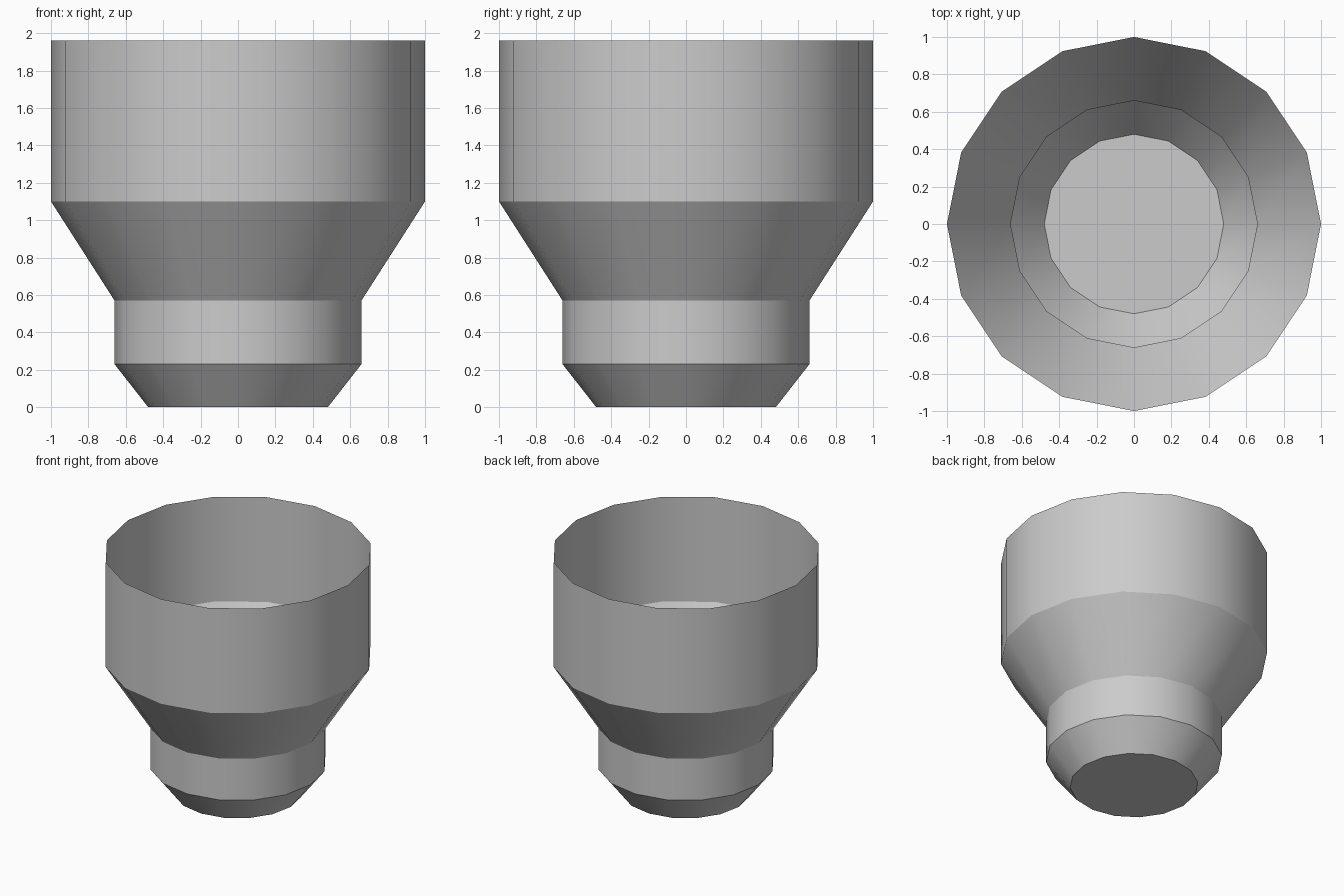
import bpy
import bmesh
from math import cos, sin, tau, radians

cube = bpy.data.objects.get("Cube")
if cube:
    bpy.data.objects.remove(cube, do_unlink=True)

SIDES = 16
# Radius and height of each ring, from the base to the open rim
PROFILE = [(0.48, 0), (0.66, 0.23), (0.66, 0.57), (1, 1.1), (1, 1.96)]

# Plain grey
grey = bpy.data.materials.new("plain grey")
grey.use_nodes = True
colour = (0.6, 0.6, 0.6, 1)
grey.diffuse_color = colour
grey.node_tree.nodes["Principled BSDF"].inputs["Base Color"].default_value = colour

# Stepped cup: thin-walled rings with a closed base and an open top
bm = bmesh.new()
rings = []
for radius, height in PROFILE:
    rings.append([bm.verts.new((radius * cos(tau * i / SIDES),
                                radius * sin(tau * i / SIDES), height))
                  for i in range(SIDES)])
for low, high in zip(rings, rings[1:]):
    for i in range(SIDES):
        j = (i + 1) % SIDES
        bm.faces.new((low[i], low[j], high[j], high[i]))
bm.faces.new(rings[0][::-1])

mesh = bpy.data.meshes.new("stepped_cup")
bm.to_mesh(mesh)
bm.free()
mesh.materials.append(grey)
cup = bpy.data.objects.new("stepped_cup", mesh)
bpy.context.collection.objects.link(cup)

# Round the sides but keep the steps crisp
bpy.ops.object.select_all(action='DESELECT')
cup.select_set(True)
bpy.context.view_layer.objects.active = cup
bpy.ops.object.shade_smooth_by_angle(angle=radians(28))
